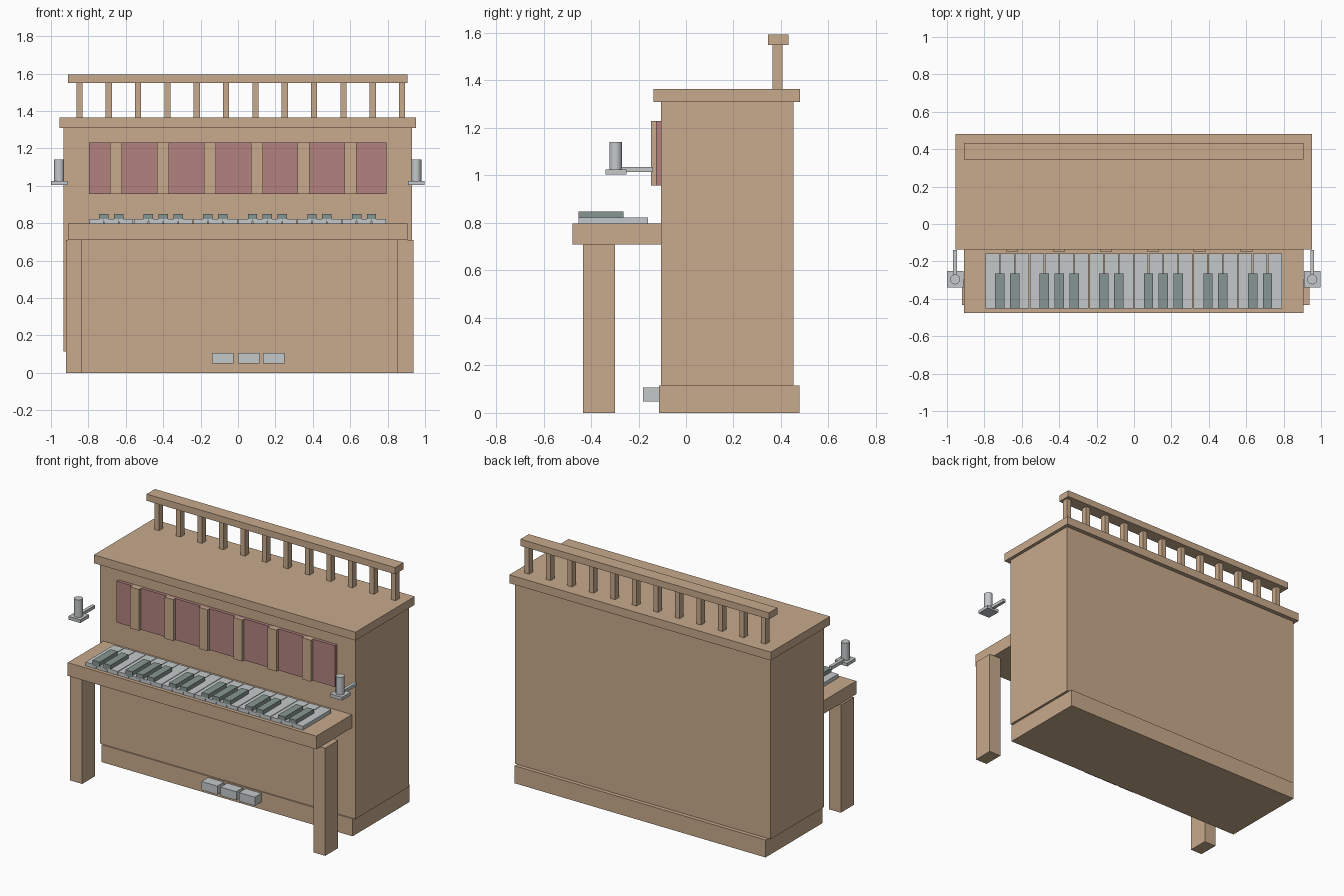
import bpy, bmesh, math

if "Cube" in bpy.data.objects:
    bpy.data.objects.remove(bpy.data.objects["Cube"])


def material(name, rgb):
    m = bpy.data.materials.new(name)
    m.diffuse_color = (*rgb, 1.0)
    m.use_nodes = True
    m.node_tree.nodes["Principled BSDF"].inputs["Base Color"].default_value = m.diffuse_color
    return m


WOOD = material("tan wood", (0.578, 0.402, 0.262))
ROSE = material("rose cloth", (0.445, 0.224, 0.216))
PALE = material("pale grey", (0.558, 0.584, 0.591))
DARK = material("dark grey green", (0.242, 0.305, 0.287))


def finish(name, bm, mat):
    mesh = bpy.data.meshes.new(name)
    bm.to_mesh(mesh)
    bm.free()
    mesh.materials.append(mat)
    obj = bpy.data.objects.new(name, mesh)
    bpy.context.collection.objects.link(obj)
    return obj


def box(name, x, y, z, mat):
    """Box from (min, max) ranges on each axis."""
    bm = bmesh.new()
    bmesh.ops.create_cube(bm, size=1.0)
    for v in bm.verts:
        for i, (lo, hi) in enumerate((x, y, z)):
            v.co[i] = lo if v.co[i] < 0 else hi
    return finish(name, bm, mat)


def around(c, width):
    return (c - width / 2, c + width / 2)


# Cabinet
box("plinth", (-0.915, 0.915), (-0.113, 0.478), (0, 0.115), WOOD)
box("cabinet", (-0.934, 0.931), (-0.105, 0.452), (0.115, 1.31), WOOD)
box("lid", (-0.955, 0.953), (-0.137, 0.48), (1.31, 1.365), WOOD)

# Gallery rail on the lid
box("gallery_rail", (-0.908, 0.905), (0.345, 0.432), (1.55, 1.594), WOOD)
for i in range(12):
    box("baluster", around(-0.848 + 0.1568 * i, 0.033), (0.365, 0.406),
        (1.365, 1.55), WOOD)

# Cloth panel with upright slats
box("cloth_panel", (-0.797, 0.794), (-0.126, -0.105), (0.957, 1.23), ROSE)
for i in range(6):
    box("panel_slat", around(-0.652 + 0.2508 * i, 0.064), (-0.147, -0.105),
        (0.957, 1.23), WOOD)

# Key bed and front legs
box("key_bed", (-0.908, 0.905), (-0.477, -0.105), (0.71, 0.797), WOOD)
for x in (-0.877, 0.896):
    box("front_leg", around(x, 0.087), (-0.433, -0.298), (0, 0.71), WOOD)

# Keyboard
KEY = 0.0795
for i in range(20):
    box("white_key", around(-0.797 + KEY * (i + 0.5), KEY - 0.004),
        (-0.453, -0.159), (0.797, 0.822), PALE)
for i in (1, 2, 4, 5, 6, 8, 9, 11, 12, 13, 15, 16, 18, 19):
    box("black_key", around(-0.797 + KEY * i, 0.05), (-0.453, -0.264),
        (0.81, 0.848), DARK)

# Pedals
for x in (-0.082, 0.057, 0.192):
    box("pedal", around(x, 0.115), (-0.181, -0.113), (0.049, 0.106), PALE)

# Candle holders at both sides
for x in (-0.956, 0.953):
    box("candle_plate", around(x, 0.088), (-0.34, -0.25), (1.004, 1.025), PALE)
    box("candle_arm", around(x, 0.021), (-0.29, -0.138), (1.015, 1.036), PALE)
    bm = bmesh.new()
    bmesh.ops.create_cone(bm, cap_ends=True, segments=12, radius1=0.027,
                          radius2=0.027, depth=0.117)
    candle = finish("candle", bm, PALE)
    candle.location = (x, -0.296, 1.0815)
    bpy.context.view_layer.objects.active = candle
    candle.select_set(True)
    bpy.ops.object.shade_smooth_by_angle(angle=math.radians(40))
    candle.select_set(False)
